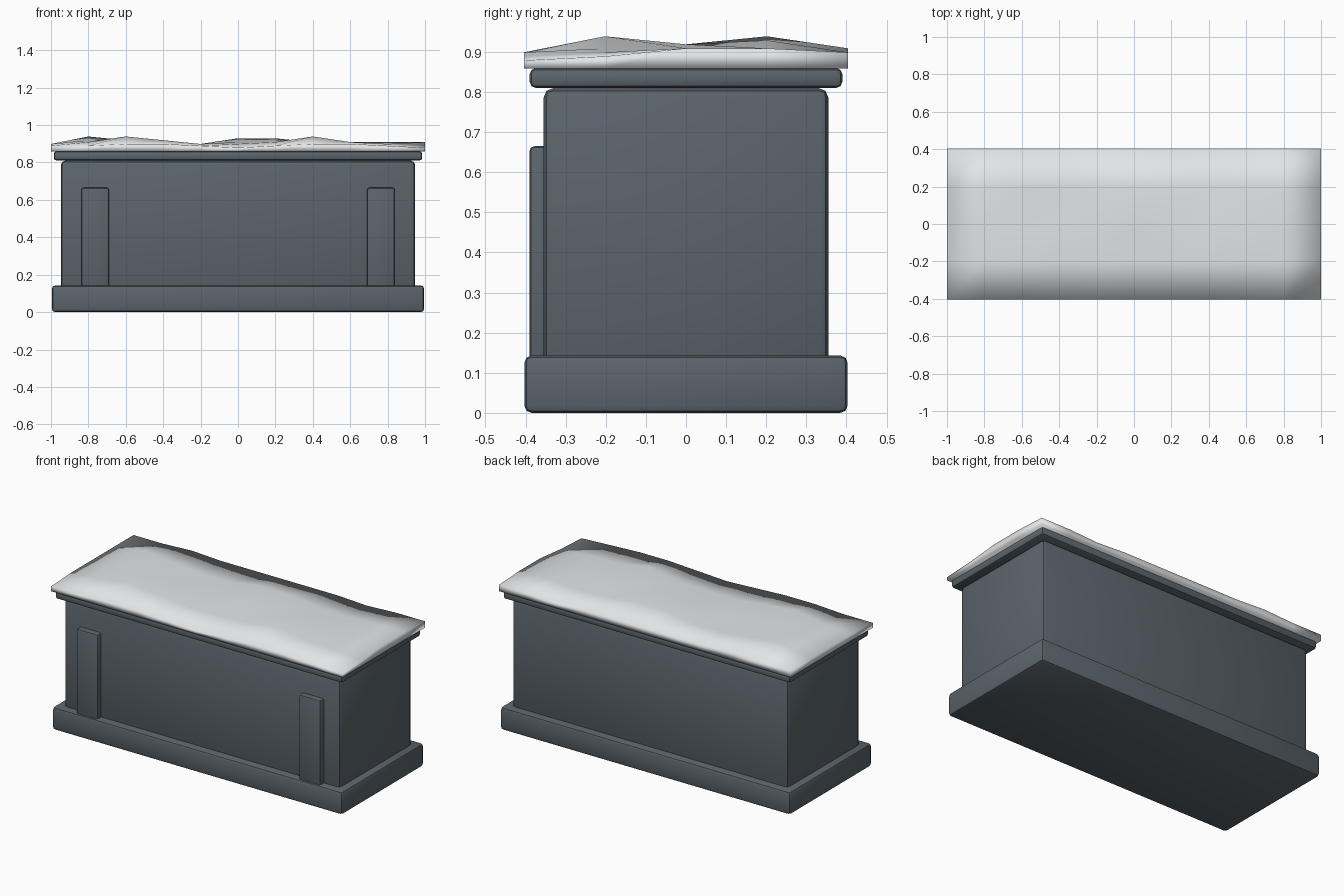
import bpy
import bmesh
import math

default = bpy.data.objects.get("Cube")
if default:
    bpy.data.objects.remove(default, do_unlink=True)


def make_material(name, color):
    mat = bpy.data.materials.new(name)
    mat.use_nodes = True
    mat.diffuse_color = color
    bsdf = mat.node_tree.nodes["Principled BSDF"]
    bsdf.inputs["Base Color"].default_value = color
    bsdf.inputs["Roughness"].default_value = 0.9
    return mat


stone = make_material("slate stone", (0.105, 0.13, 0.15, 1))
snow = make_material("snow white", (0.85, 0.87, 0.89, 1))


def finish(name, bm, mat, angle):
    mesh = bpy.data.meshes.new(name)
    bm.to_mesh(mesh)
    bm.free()
    mesh.materials.append(mat)
    obj = bpy.data.objects.new(name, mesh)
    bpy.context.collection.objects.link(obj)
    bpy.ops.object.select_all(action="DESELECT")
    obj.select_set(True)
    bpy.context.view_layer.objects.active = obj
    bpy.ops.object.shade_smooth_by_angle(angle=math.radians(angle))
    return obj


def block(name, x, y, z, bevel):
    """Bevelled stone block spanning the given (low, high) ranges."""
    bm = bmesh.new()
    bmesh.ops.create_cube(bm, size=1)
    for v in bm.verts:
        v.co = [(lo + hi) / 2 + c * (hi - lo)
                for c, (lo, hi) in zip(v.co, (x, y, z))]
    bmesh.ops.bevel(bm, geom=bm.edges[:], offset=bevel, segments=2,
                    profile=0.5, affect="EDGES", clamp_overlap=True)
    return finish(name, bm, stone, 25)


# Stone plinth, body and lid
block("base_plinth", (-0.995, 0.995), (-0.403, 0.403), (0, 0.143), 0.018)
block("main_body", (-0.947, 0.947), (-0.355, 0.355), (0.1, 0.81), 0.024)
block("lid_slab", (-0.985, 0.985), (-0.39, 0.39), (0.81, 0.86), 0.016)

# Raised pilasters on the front
for side, label in ((-1, "right"), (1, "left")):
    span = sorted((side * 0.69, side * 0.838))
    block("front_pilaster_" + label, span, (-0.39, -0.33), (0.1, 0.665), 0.012)


# Snow layer: one row of heights (in hundredths above the lid) per y step
rows = ("3 3 4 4 3 2 3 4 4 3 2",
        "4 5 8 6 4 4 5 8 5 4 3",
        "4 6 6 5 4 5 6 6 5 4 5",
        "4 8 6 4 4 7 7 5 4 5 5",
        "4 4 5 4 4 4 4 4 3 4 4")
heights = [[int(n) / 100 for n in row.split()] for row in rows]
bottom = 0.859

bm = bmesh.new()
grid = [[bm.verts.new((i / 5 - 1, (j - 2) * 0.202, bottom + h))
         for i, h in enumerate(row)] for j, row in enumerate(heights)]
for low, high in zip(grid, grid[1:]):
    for i in range(len(low) - 1):
        bm.faces.new((low[i], low[i + 1], high[i + 1], high[i]))

# Drop the rim straight down to the lid and close the underside
rim = [e for e in bm.edges if e.is_boundary]
skirt = bmesh.ops.extrude_edge_only(bm, edges=rim)["geom"]
for v in skirt:
    if isinstance(v, bmesh.types.BMVert):
        v.co.z = bottom
bmesh.ops.holes_fill(bm, edges=[e for e in bm.edges if e.is_boundary], sides=0)
bmesh.ops.recalc_face_normals(bm, faces=bm.faces[:])
finish("snow_cover", bm, snow, 180)
